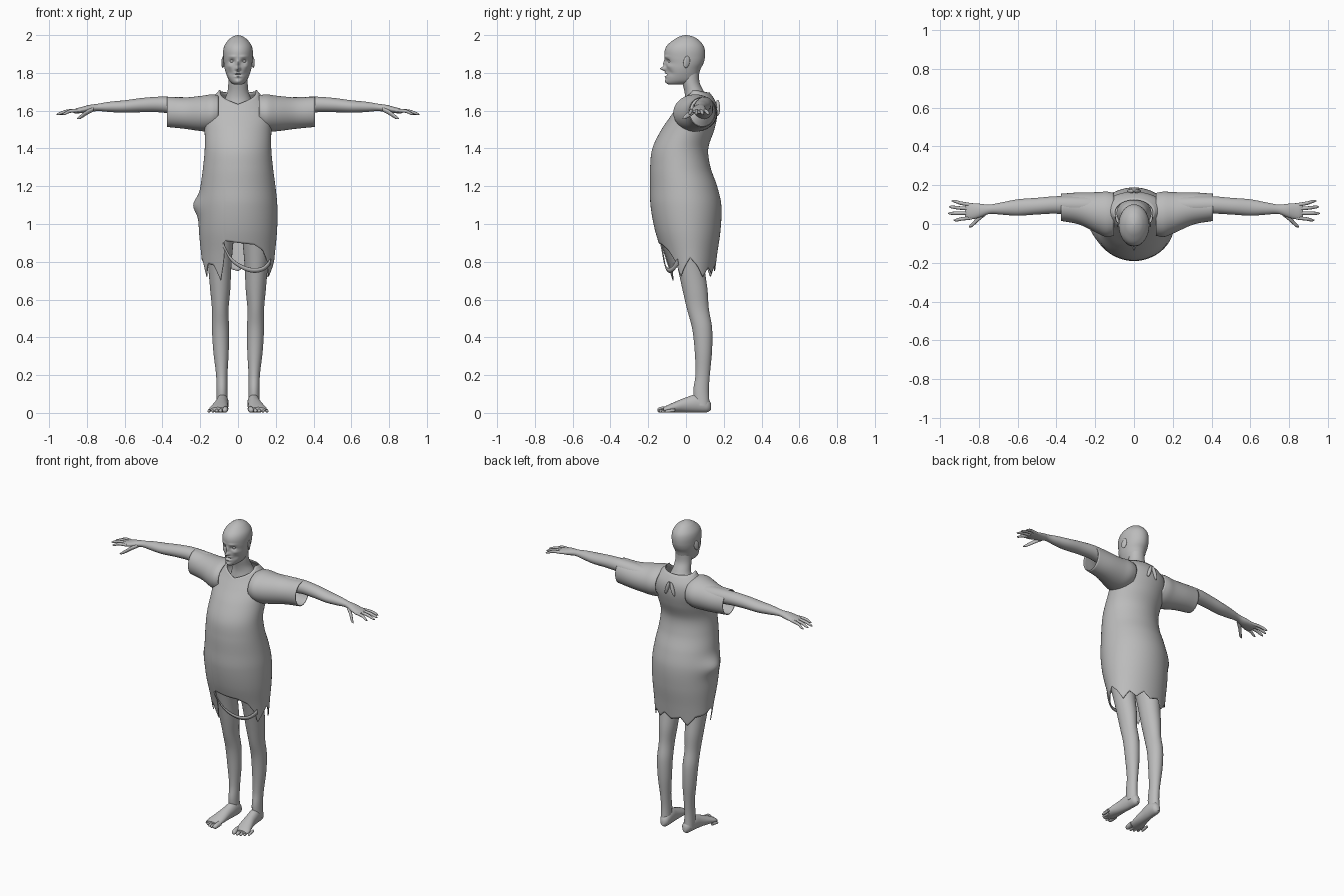
import bpy, bmesh, math
from math import sin, cos, exp, radians, degrees, pi
from mathutils import Vector

if "Cube" in bpy.data.objects:
    bpy.data.objects.remove(bpy.data.objects["Cube"], do_unlink=True)

grey = bpy.data.materials.new("plain_grey")
grey.use_nodes = True
grey.diffuse_color = (0.5, 0.5, 0.5, 1)
grey.node_tree.nodes["Principled BSDF"].inputs["Base Color"].default_value = (0.5, 0.5, 0.5, 1)


def finish(name, bm, thickness=0):
    bmesh.ops.recalc_face_normals(bm, faces=bm.faces[:])
    mesh = bpy.data.meshes.new(name)
    bm.to_mesh(mesh)
    bm.free()
    mesh.materials.append(grey)
    obj = bpy.data.objects.new(name, mesh)
    bpy.context.collection.objects.link(obj)
    bpy.ops.object.select_all(action='DESELECT')
    obj.select_set(True)
    bpy.context.view_layer.objects.active = obj
    bpy.ops.object.shade_smooth_by_angle(angle=radians(50))
    if thickness:
        mod = obj.modifiers.new("cloth", 'SOLIDIFY')
        mod.thickness = thickness
    return obj


def spline(rows, t):
    """Smooth interpolation of rows keyed by their first value."""
    t = max(rows[0][0], min(rows[-1][0], t))
    i = 0
    while i < len(rows) - 2 and t > rows[i + 1][0]:
        i += 1

    def slope(k, c):
        p, q = rows[max(k - 1, 0)], rows[min(k + 1, len(rows) - 1)]
        return (q[c] - p[c]) / (q[0] - p[0])
    a, b = rows[i], rows[i + 1]
    h = b[0] - a[0]
    u = (t - a[0]) / h
    return [(2*u**3 - 3*u*u + 1) * a[c] + (u**3 - 2*u*u + u) * h * slope(i, c)
            + (3*u*u - 2*u**3) * b[c] + (u**3 - u*u) * h * slope(i + 1, c)
            for c in range(1, len(a))]


def point(rows, axis, t, a):
    c1, c2, r1, r2 = spline(rows, t)
    p = [c1 + r1 * sin(a), c2 - r2 * cos(a)]
    p.insert(axis, t)
    return Vector(p)


def loft(name, axis, rows, seg=24, steps=24, side=1, lo=None, hi=None,
         sculpt=None, caps=True, thickness=0):
    """Elliptical rings along an axis; rows are (position, centre 1, centre 2, radius 1, radius 2)."""
    rows = sorted(rows)
    bm = bmesh.new()
    rings = []
    for i in range(steps + 1):
        ring = []
        for j in range(seg):
            a = 2 * pi * j / seg - pi
            start = lo(a) if lo else rows[0][0]
            end = hi(a) if hi else rows[-1][0]
            co = point(rows, axis, start + (end - start) * i / steps, a)
            if sculpt:
                sculpt(co)
            co.x *= side
            ring.append(bm.verts.new(co))
        rings.append(ring)
    for r, s in zip(rings, rings[1:]):
        for j in range(seg):
            k = (j + 1) % seg
            bm.faces.new((r[j], r[k], s[k], s[j]))
    if caps:
        bm.faces.new(rings[0])
        bm.faces.new(rings[-1])
    return finish(name, bm, thickness)


def ellipsoid(name, centre, scale, tilt=0):
    bpy.ops.mesh.primitive_uv_sphere_add(segments=20, ring_count=12, location=centre, rotation=(0, tilt, 0))
    obj = bpy.context.object
    obj.name = name
    obj.scale = scale
    obj.data.materials.append(grey)
    obj.data.shade_smooth()
    return obj


# Head with a sculpted face
def profile(rows):
    return [(z, 0, (f + b) / 2, w, (b - f) / 2) for z, w, f, b in rows]


FACE = [  # x, z, spread x, spread z, push
    (0, 1.822, .011, .011, -.03), (0, 1.848, .008, .018, -.014),
    (.032, 1.862, .013, .010, .013), (.03, 1.886, .02, .007, -.004),
    (.046, 1.835, .014, .012, -.006), (.042, 1.80, .014, .015, .006),
    (0, 1.800, .018, .005, -.008), (0, 1.779, .016, .005, -.008),
    (0, 1.790, .014, .004, .012), (0, 1.755, .016, .010, -.006)]


def sculpt_face(co):
    if co.y < -0.01:
        co.y += sum(d * exp(-((abs(co.x) - x) / sx)**2 - ((co.z - z) / sz)**2)
                    for x, z, sx, sz, d in FACE)


loft("head", 2, profile([
    (1.738, .02, -.09, -.01), (1.745, .033, -.102, .03), (1.76, .047, -.106, .058),
    (1.79, .061, -.105, .068), (1.82, .07, -.106, .077), (1.85, .075, -.107, .092),
    (1.88, .078, -.113, .1), (1.92, .078, -.112, .1), (1.95, .069, -.096, .089),
    (1.98, .045, -.058, .06), (1.994, .023, -.03, .033), (2.0, .004, -.005, .005)]),
    seg=96, steps=80, sculpt=sculpt_face)
loft("neck", 2, profile([
    (1.58, .09, -.02, .13), (1.66, .07, -.005, .115), (1.70, .056, -.008, .095),
    (1.75, .051, -.02, .072), (1.82, .05, -.03, .07)]), seg=32)

# Loose gown with ragged hem and V collar
GOWN = profile([
    (.68, .18, -.08, .145), (.84, .195, -.125, .165), (.97, .207, -.165, .183),
    (1.1, .208, -.188, .187), (1.2, .198, -.19, .165), (1.3, .185, -.19, .13),
    (1.4, .176, -.178, .118), (1.5, .177, -.13, .15), (1.58, .183, -.075, .166),
    (1.64, .16, -.035, .16), (1.69, .115, -.012, .13), (1.72, .09, -.005, .10)])
HEM = [(-180, .75), (-160, .77), (-147, .72), (-130, .78), (-110, .79), (-90, .82),
       (-75, .80), (-65, .72), (-57, .79), (-42, .78), (-30, .70), (-23, .80),
       (-20, .91), (0, .90), (25, .89), (42, .86), (55, .80), (62, .72),
       (72, .76), (90, .82), (105, .78), (120, .72), (135, .77), (150, .74),
       (165, .78), (180, .75)]


def hem(a):
    d = degrees(a)
    for (a0, z0), (a1, z1) in zip(HEM, HEM[1:]):
        if a0 - 1e-6 <= d <= a1:
            return z0 + (z1 - z0) * (d - a0) / (a1 - a0)
    return HEM[-1][1]


def collar(a):
    front = 1.635 + .075 * min(1, abs(a) / radians(75))
    return front - .015 * max(0, -cos(a))


def crease(co):
    if co.x < 0:
        co.x -= .03 * exp(-((co.z - 1.1) / .05)**2 - ((co.y - .02) / .08)**2)


loft("gown_body", 2, GOWN, seg=144, steps=70, lo=hem, hi=collar,
     sculpt=crease, caps=False, thickness=.005)

# Torn strip hanging across the front of the hem
STRIP = [(-23, .89, .012), (-12, .82, .011), (5, .775, .011),
         (25, .755, .012), (45, .765, .012), (62, .80, .016)]
bm = bmesh.new()
previous = None
for i in range(41):
    d = -23 + 85 * i / 40
    z, half = spline(STRIP, d)
    pair = [bm.verts.new(point(GOWN, 2, z + s * half, radians(d))) for s in (-1, 1)]
    if previous:
        bm.faces.new((previous[0], pair[0], pair[1], previous[1]))
    previous = pair
finish("torn_strip", bm, .005)

SLEEVE = [(.11, .05, 1.592, .11, .09), (.15, .05, 1.588, .117, .098),
          (.2, .058, 1.585, .106, .094), (.3, .08, 1.587, .083, .083),
          (.4, .086, 1.594, .07, .08)]
ARM = [(.15, .09, 1.61, .055, .055), (.40, .098, 1.632, .045, .042),
       (.50, .092, 1.63, .043, .038), (.60, .085, 1.622, .042, .033),
       (.68, .08, 1.62, .032, .027), (.745, .076, 1.617, .024, .019),
       (.79, .07, 1.61, .034, .02), (.83, .066, 1.603, .041, .016),
       (.86, .066, 1.598, .041, .013), (.872, .067, 1.596, .034, .008)]
LEG = [(.04, .085, .085, .03, .04), (.12, .085, .08, .029, .041),
       (.2, .086, .088, .030, .038), (.33, .09, .092, .041, .046),
       (.45, .093, .085, .045, .053), (.55, .094, .063, .044, .058),
       (.65, .094, .048, .053, .066), (.78, .097, .025, .062, .072),
       (.95, .1, 0, .08, .09)]
FOOT = [(.132, .08, .034, .012, .018), (.115, .08, .04, .027, .036),
        (.06, .082, .05, .033, .048), (0, .088, .042, .036, .04),
        (-.06, .097, .03, .044, .028), (-.1, .105, .021, .047, .019),
        (-.12, .106, .017, .04, .013)]
FINGERS = [("index", .032, .020, .93), ("middle", .056, .055, .96),
           ("ring", .078, .088, .955), ("little", .098, .118, .94)]

for side, label, reach in ((1, "left", 1.02), (-1, "right", .94)):
    # Sleeves, arms and hands
    loft(label + "_sleeve", 0, [(x * reach, *r) for x, *r in SLEEVE], seg=48,
         side=side, caps=False, thickness=.005)
    loft(label + "_arm", 0, ARM, seg=32, steps=60, side=side)
    for name, y0, y1, tip in FINGERS:
        mid = (.85 + tip) / 2
        loft(f"{label}_{name}_finger", 0, [
            (.835, y0, 1.601, .009, .009), (mid, (y0 + y1) / 2, 1.597, .009, .009),
            (tip - .012, y1, 1.584, .007, .007), (tip, y1, 1.58, .002, .002)],
            seg=12, steps=12, side=side)
    loft(label + "_thumb", 0, [
        (.765, .055, 1.608, .012, .012), (.80, .03, 1.59, .014, .013),
        (.835, -.004, 1.566, .011, .01), (.852, -.015, 1.558, .003, .003)],
        seg=12, steps=14, side=side)
    # Legs, feet and toes
    loft(label + "_leg", 2, LEG, seg=32, steps=48, side=side)
    loft(label + "_foot", 1, FOOT, seg=28, steps=32, side=side)
    for i in range(5):
        r = .015 if i == 0 else .0105 - .0006 * i
        x, tip = (.066 if i == 0 else .07 + .02 * i), -.152 + .0025 * i * i
        loft(f"{label}_toe_{i + 1}", 1, [
            (tip, x + .004, r * .9, r * .3, r * .3), (tip + .006, x + .004, r, r * .85, r * .8),
            (tip + .02, x + .002, r + .002, r, r), (tip + .055, x, r + .006, r, r)],
            seg=14, steps=12, side=side)
    # Eyes, ears and the small tie on the upper back
    ellipsoid(label + "_eye", (.031 * side, -.083, 1.862), (.012, .012, .010))
    ear = ellipsoid(label + "_ear", (.079 * side, .003, 1.858), (.007, .018, .032))
    ear.rotation_euler = (radians(-12), 0, radians(20 * side))
    ellipsoid(label + "_back_tie", (.019 * side, .168, 1.615), (.011, .012, .045), radians(-18 * side))
